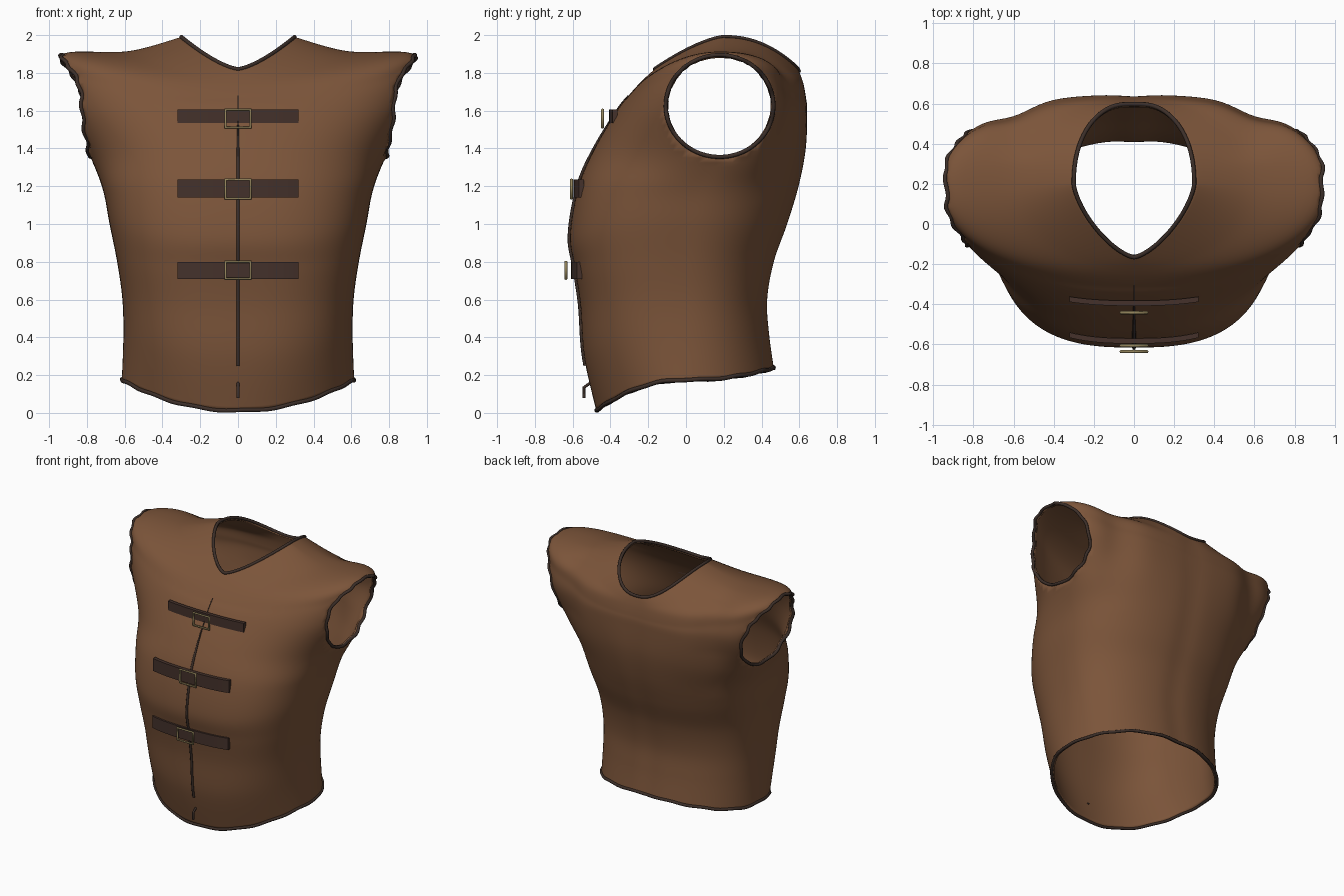
import bpy, bmesh, math
from mathutils import Vector
from mathutils.bvhtree import BVHTree

if "Cube" in bpy.data.objects:
    bpy.data.objects.remove(bpy.data.objects["Cube"])


def material(name, rgb):
    mat = bpy.data.materials.new(name)
    mat.use_nodes = True
    mat.diffuse_color = (*rgb, 1)
    mat.node_tree.nodes["Principled BSDF"].inputs["Base Color"].default_value = (*rgb, 1)
    return mat


LEATHER = material("brown leather", (0.2, 0.09, 0.042))
TRIM = material("dark trim", (0.045, 0.028, 0.022))
STRAP = material("strap leather", (0.058, 0.031, 0.024))
BRASS = material("dull brass", (0.29, 0.23, 0.105))


def add_object(name, data, mat):
    data.materials.append(mat)
    obj = bpy.data.objects.new(name, data)
    bpy.context.collection.objects.link(obj)
    return obj


def tube(name, points, radius, mat, cyclic=False, radii=None):
    curve = bpy.data.curves.new(name, "CURVE")
    curve.dimensions = "3D"
    curve.bevel_depth = radius
    curve.bevel_resolution = 2
    curve.use_fill_caps = True
    spline = curve.splines.new("POLY")
    spline.points.add(len(points) - 1)
    for i, p in enumerate(points):
        spline.points[i].co = (*p, 1)
        spline.points[i].radius = radii[i] if radii else 1
    spline.use_cyclic_u = cyclic
    return add_object(name, curve, mat)


# Torso cross-sections, hem to neck:
# side x, y, z | front y, z | back y, z | front and back roundness
SECTIONS = [
    (.615, 0, .175, -.475, .012, .47, .24, 2.1, 2.2),
    (.607, 0, .4, -.54, .3, .445, .42, 2.4, 2.2),
    (.612, 0, .6, -.56, .57, .435, .6, 2.7, 2.2),
    (.64, 0, .8, -.59, .77, .47, .8, 2.8, 2.2),
    (.68, .02, 1, -.615, .94, .54, 1, 2.7, 2.3),
    (.715, .08, 1.18, -.57, 1.2, .6, 1.2, 2.7, 2.3),
    (.78, .17, 1.35, -.485, 1.4, .637, 1.4, 2.5, 2.4),
    (.91, .18, 1.62, -.367, 1.6, .643, 1.6, 2.4, 2.6),
    (.95, .18, 1.8, -.312, 1.67, .637, 1.67, 2.2, 2.4),
    (.915, .18, 1.905, -.26, 1.73, .627, 1.73, 2.1, 2.3),
    (.58, .19, 1.915, -.21, 1.78, .616, 1.775, 2, 2.2),
    (.3, .2, 1.99, -.165, 1.82, .605, 1.81, 1.45, 2.2),
]
AROUND, STEPS = 144, 8


def section_point(section, angle):
    sx, sy, sz, fy, fz, by, bz, nf, nb = section
    s, c = math.sin(angle), math.cos(angle)
    ey, ez, n = (fy, fz, nf) if c > 0 else (by, bz, nb)
    x = math.copysign(sx * abs(s) ** (2 / n), s)
    y = sy + (ey - sy) * abs(c) ** (2 / n)
    return Vector((x, y, sz + (ez - sz) * c * c))


def spline_point(keys, i, t):
    a, b, c, d = (keys[min(max(k, 0), len(keys) - 1)] for k in range(i - 1, i + 3))
    return 0.5 * (2 * b + (c - a) * t + (2 * a - 5 * b + 4 * c - d) * t ** 2
                  + (3 * b - a - 3 * c + d) * t ** 3)


# Vest body: loft between the cross-sections
bm = bmesh.new()
columns = []
for j in range(AROUND):
    keys = [section_point(s, math.tau * j / AROUND) for s in SECTIONS]
    column = [spline_point(keys, i, k / STEPS) for i in range(len(keys) - 1) for k in range(STEPS)]
    column.append(keys[-1])
    for p in column:
        if p.y > 0.3:  # shallow spine groove, and hollows behind the shoulders
            upper = min(max((p.z - 1.1) / 0.4, 0), 1) * min((p.y - 0.3) / 0.15, 1)
            p.y -= 0.008 * math.exp(-(p.x / 0.08) ** 2)
            p.y -= 0.04 * upper * math.exp(-((abs(p.x) - 0.6) / 0.13) ** 2)
    columns.append([bm.verts.new(p) for p in column])
for j in range(AROUND):
    left, right = columns[j], columns[(j + 1) % AROUND]
    for i in range(len(left) - 1):
        bm.faces.new((left[i], right[i], right[i + 1], left[i + 1]))
surface = BVHTree.FromBMesh(bm)

# Armholes
HOLE_Y, HOLE_Z, HOLE_RY, HOLE_RZ = 0.178, 1.625, 0.285, 0.27


def hole_distance(p):
    return math.hypot((p.y - HOLE_Y) / HOLE_RY, (p.z - HOLE_Z) / HOLE_RZ)


inside = []
for f in bm.faces:
    center = f.calc_center_median()
    if abs(center.x) > 0.5 and hole_distance(center) < 1:
        inside.append(f)
bmesh.ops.delete(bm, geom=inside, context="FACES")


def open_loops():
    edges = {e for e in bm.edges if e.is_boundary}
    loops = []
    while edges:
        edge = edges.pop()
        start, vert = edge.verts
        loop = [start]
        while vert != start:
            loop.append(vert)
            edge = next((e for e in vert.link_edges if e in edges), None)
            if edge is None:
                break
            edges.remove(edge)
            vert = edge.other_vert(vert)
        loops.append(loop)
    return [l for l in loops if len(l) > 20]


# Dark binding on every opening, slightly uneven like worn hide
for loop in open_loops():
    n = len(loop)
    middle = sum((v.co for v in loop), Vector()) / n
    if abs(middle.x) > 0.5:
        side = math.copysign(1, middle.x)
        name = "left_armhole_trim" if side > 0 else "right_armhole_trim"
        for _ in range(5):
            smooth = [(loop[i - 1].co + 2 * loop[i].co + loop[(i + 1) % n].co) / 4 for i in range(n)]
            for v, p in zip(loop, smooth):
                d = hole_distance(p)
                v.co = (p.x, HOLE_Y + (p.y - HOLE_Y) / d, HOLE_Z + (p.z - HOLE_Z) / d)
        for i, v in enumerate(loop):
            v.co.x += side * 0.006 * math.sin(math.tau * 13 * i / n)
    elif middle.z < 1:
        name = "hem_trim"
        for i, v in enumerate(loop):
            v.co.z += 0.003 * math.sin(math.tau * 15 * i / n)
    else:
        name = "neck_trim"
    tube(name, [v.co.copy() for v in loop], 0.011, TRIM, cyclic=True)

mesh = bpy.data.meshes.new("vest_body")
for f in bm.faces:
    f.smooth = True
bm.to_mesh(mesh)
bm.free()
body = add_object("vest_body", mesh, LEATHER)
wall = body.modifiers.new("wall", "SOLIDIFY")
wall.thickness = 0.018
wall.offset = -1


def front_y(x, z):
    return surface.ray_cast(Vector((x, -3, z)), Vector((0, 1, 0)))[0].y


# Chest straps with buckles
def strap(name, low, high):
    sm = bmesh.new()
    rows = []
    count = 24
    for k in range(count + 1):
        x = -0.32 + 0.64 * k / count
        y = front_y(x, (low + high) / 2) - 0.022
        rows.append([sm.verts.new((x, y + dy, z)) for dy, z in
                     ((0, low), (0, high), (0.026, high), (0.026, low))])
    for a, b in zip(rows, rows[1:]):
        for i in range(4):
            j = (i + 1) % 4
            sm.faces.new((a[i], b[i], b[j], a[j]))
    sm.faces.new(rows[0])
    sm.faces.new(rows[-1][::-1])
    bmesh.ops.recalc_face_normals(sm, faces=sm.faces)
    data = bpy.data.meshes.new(name)
    sm.to_mesh(data)
    sm.free()
    add_object(name, data, STRAP)


def buckle(name, low, high, gap):
    y = front_y(0, (low + high) / 2) - gap
    w = 0.066
    tube(name + "_frame", [(-w, y, low), (w, y, low), (w, y, high), (-w, y, high)],
         0.008, BRASS, cyclic=True)


for label, low, high, drop, gap in (("upper", 1.535, 1.605, 0.025, 0.048),
                                    ("middle", 1.14, 1.235, 0.005, 0.032),
                                    ("lower", 0.71, 0.8, 0, 0.048)):
    strap(label + "_strap", low, high)
    buckle(label + "_buckle", low - drop, high, gap)

# Front lace, thinning towards the top, and its loose end
heights = [0.25 + 1.43 * i / 40 for i in range(41)]
tube("front_lace", [(0, front_y(0, z) - 0.003, z) for z in heights], 0.009, TRIM,
     radii=[1 if z < 1.3 else max(0.3, 1 - (z - 1.3) * 2.5) for z in heights])
tube("lace_end", [(0, -0.49, 0.17), (0, -0.54, 0.135), (0, -0.54, 0.08)], 0.008, TRIM)
